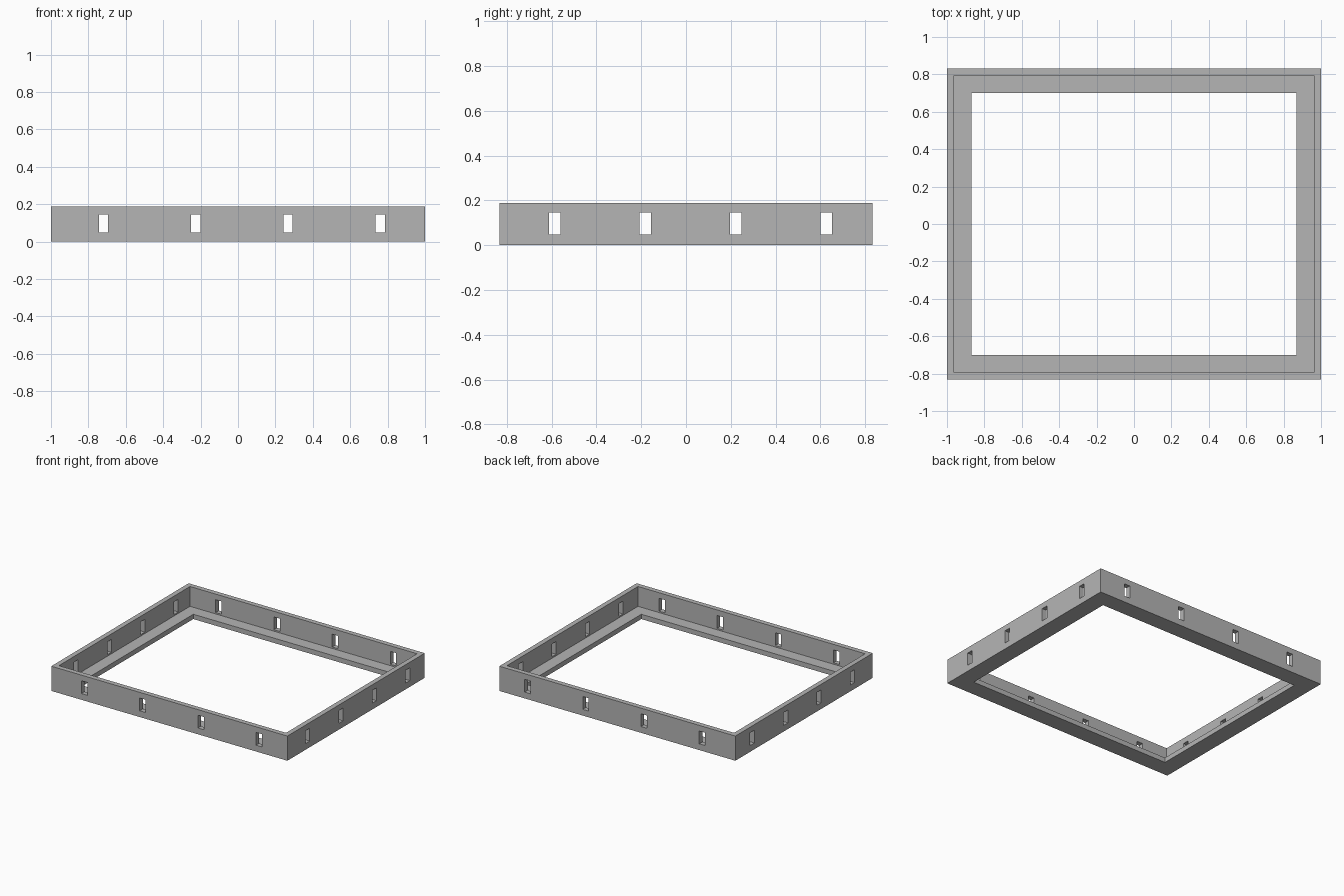
import bpy, bmesh
from mathutils import Matrix, Vector

cube = bpy.data.objects.get("Cube")
if cube:
    bpy.data.objects.remove(cube, do_unlink=True)

HALF_X, HALF_Y, HEIGHT = 1.0, 0.831, 0.189
WALL, LEDGE, LEDGE_TOP = 0.038, 0.131, 0.037
SLOT_WIDTH, SLOT_LOW, SLOT_HIGH = 0.05, 0.048, 0.146

grey = bpy.data.materials.new("mid_grey")
grey.use_nodes = True
colour = (0.46, 0.46, 0.46, 1)
grey.diffuse_color = colour
grey.node_tree.nodes["Principled BSDF"].inputs["Base Color"].default_value = colour


def make_object(name, bm):
    bmesh.ops.recalc_face_normals(bm, faces=bm.faces)
    mesh = bpy.data.meshes.new(name)
    bm.to_mesh(mesh)
    bm.free()
    mesh.materials.append(grey)
    obj = bpy.data.objects.new(name, mesh)
    bpy.context.collection.objects.link(obj)
    return obj


def rectangular_ring(name, profile):
    """Sweep a closed (inset, height) profile around the rectangle."""
    bm = bmesh.new()
    loops = [[bm.verts.new((sx * (HALF_X - inset), sy * (HALF_Y - inset), z))
              for sx, sy in ((-1, -1), (1, -1), (1, 1), (-1, 1))]
             for inset, z in profile]
    for i, loop in enumerate(loops):
        after = loops[(i + 1) % len(loops)]
        for j in range(4):
            k = (j + 1) % 4
            bm.faces.new((loop[j], loop[k], after[k], after[j]))
    return make_object(name, bm)


def slot_cutter(name, axis, first, step, wall_at):
    """Four evenly spaced boxes on each of two opposite walls."""
    bm = bmesh.new()
    size = Vector((0.1, 0.1, SLOT_HIGH - SLOT_LOW))
    size[axis] = SLOT_WIDTH
    for side in (-1, 1):
        for i in range(4):
            centre = Vector((0, 0, (SLOT_LOW + SLOT_HIGH) / 2))
            centre[axis] = first + i * step
            centre[1 - axis] = side * wall_at
            bmesh.ops.create_cube(bm, size=1, matrix=Matrix.Translation(centre)
                                  @ Matrix.Diagonal(size).to_4x4())
    cutter = make_object(name, bm)
    cutter.hide_render = True
    return cutter


# Wall with an inward ledge along its foot
frame = rectangular_ring("slotted_frame", [
    (0, 0), (0, HEIGHT), (WALL, HEIGHT), (WALL, LEDGE_TOP),
    (LEDGE, LEDGE_TOP), (LEDGE, 0)])

# Slots through the long walls and the short walls
cutters = [
    slot_cutter("long_wall_slots", 0, -0.719, 0.493, HALF_Y - WALL / 2),
    slot_cutter("short_wall_slots", 1, -0.586, 0.404, HALF_X - WALL / 2)]
for cutter in cutters:
    cut = frame.modifiers.new(cutter.name, "BOOLEAN")
    cut.operation = "DIFFERENCE"
    cut.solver = "EXACT"
    cut.object = cutter

# Bake the cuts and discard the cutters
bpy.context.view_layer.update()
evaluated = frame.evaluated_get(bpy.context.evaluated_depsgraph_get())
cut_mesh = bpy.data.meshes.new_from_object(evaluated)
frame.modifiers.clear()
frame.data = cut_mesh
for cutter in cutters:
    bpy.data.objects.remove(cutter, do_unlink=True)
